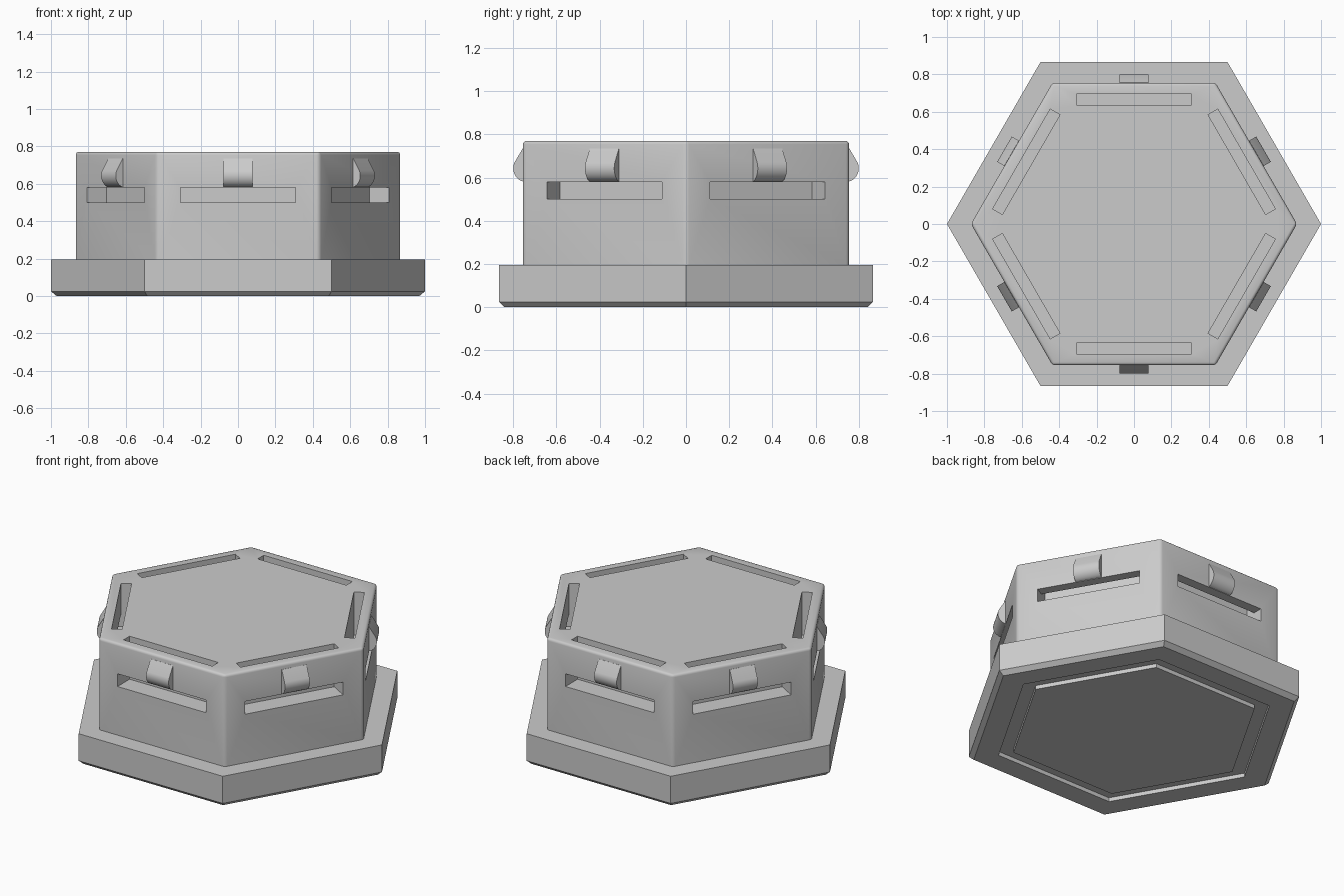
import bpy, bmesh, math
from mathutils import Matrix, Vector

if "Cube" in bpy.data.objects:
    bpy.data.objects.remove(bpy.data.objects["Cube"])

grey = bpy.data.materials.new("mid_grey")
grey.diffuse_color = (0.6, 0.6, 0.6, 1)
grey.use_nodes = True
grey.node_tree.nodes["Principled BSDF"].inputs["Base Color"].default_value = grey.diffuse_color


def finish(name, bm, smooth=False):
    bmesh.ops.recalc_face_normals(bm, faces=bm.faces)
    me = bpy.data.meshes.new(name)
    bm.to_mesh(me)
    bm.free()
    me.materials.append(grey)
    ob = bpy.data.objects.new(name, me)
    bpy.context.collection.objects.link(ob)
    if smooth:
        bpy.ops.object.select_all(action='DESELECT')
        ob.select_set(True)
        bpy.context.view_layer.objects.active = ob
        bpy.ops.object.shade_smooth_by_angle(angle=math.radians(32))
    return ob


def stacked_hexes(bm, rings):
    """Closed solid through a list of (radius, height) hexagons."""
    loops = [[bm.verts.new((r * math.cos(math.pi * i / 3), r * math.sin(math.pi * i / 3), z))
              for i in range(6)] for r, z in rings]
    for a, b in zip(loops, loops[1:]):
        for i in range(6):
            j = (i + 1) % 6
            bm.faces.new((a[i], a[j], b[j], b[i]))
    bm.faces.new(loops[0])
    bm.faces.new(loops[-1])


def six_prisms(bm, profile, half_width):
    """(outward, height) profile extruded along the face, repeated on six sides."""
    for k in range(6):
        rot = Matrix.Rotation(k * math.pi / 3, 4, 'Z')
        a, b = [[bm.verts.new(rot @ Vector((x, -d, z))) for d, z in profile]
                for x in (-half_width, half_width)]
        n = len(profile)
        for i in range(n):
            j = (i + 1) % n
            bm.faces.new((a[i], a[j], b[j], b[i]))
        bm.faces.new(a)
        bm.faces.new(b)


# Base flange: chamfered underside with a shallow hexagonal groove
bm = bmesh.new()
stacked_hexes(bm, [(0.73, 0), (0.73, 0.025), (0.82, 0.025), (0.82, 0),
                   (0.97, 0), (1, 0.025), (1, 0.195)])
finish("base_flange", bm)

# Upper body with softened upright and top edges
bm = bmesh.new()
stacked_hexes(bm, [(0.872, 0.195), (0.872, 0.77)])
edges = [e for e in bm.edges if max(v.co.z for v in e.verts) > 0.7]
bmesh.ops.bevel(bm, geom=edges, offset=0.016, segments=3, profile=0.5, affect='EDGES')
body = finish("upper_body", bm, True)

# L-shaped channels running from the top face out through each side
bm = bmesh.new()
six_prisms(bm, [(0.635, 0.5), (0.9, 0.5), (0.9, 0.58), (0.695, 0.58),
                (0.695, 0.9), (0.635, 0.9)], 0.308)
cutter = finish("channel_cutter", bm)
cutter.hide_render = True
cutter.hide_viewport = True
cut = body.modifiers.new("channels", 'BOOLEAN')
cut.operation = 'DIFFERENCE'
cut.solver = 'EXACT'
cut.object = cutter

# Rounded snap clips above the side openings
arc = [(0.735 + 0.065 * math.cos(math.radians(t)), 0.643 + 0.065 * math.sin(math.radians(t)))
       for t in range(-65, 31, 10)]
bm = bmesh.new()
six_prisms(bm, [(0.745, 0.58)] + arc + [(0.756, 0.735), (0.745, 0.735)], 0.078)
finish("snap_clips", bm, True)
